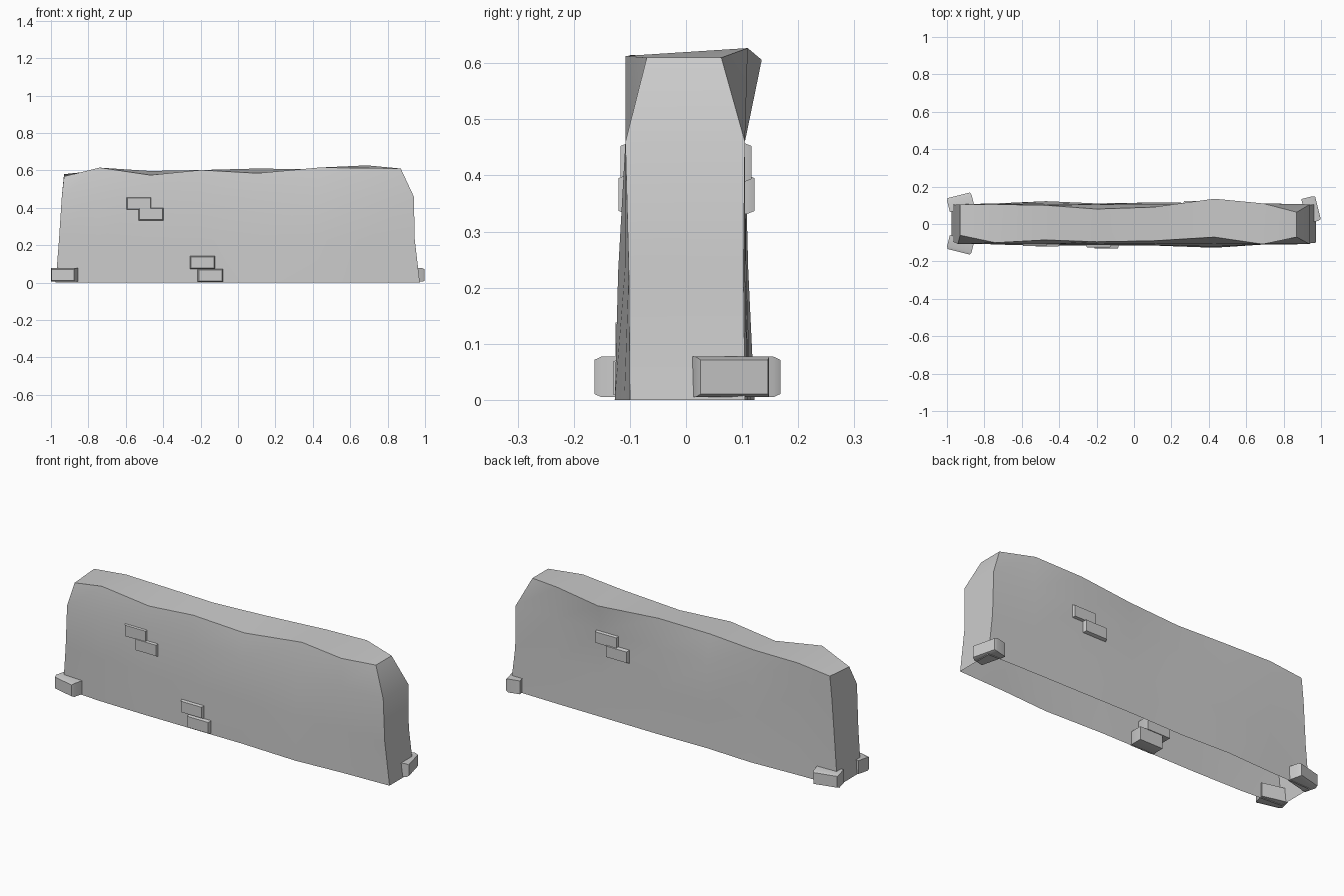
import bpy, bmesh
from math import radians
from mathutils import Matrix, Vector

if "Cube" in bpy.data.objects:
    bpy.data.objects.remove(bpy.data.objects["Cube"])


def finish(name, bm, angle):
    bmesh.ops.recalc_face_normals(bm, faces=bm.faces)
    me = bpy.data.meshes.new(name)
    bm.to_mesh(me)
    bm.free()
    ob = bpy.data.objects.new(name, me)
    bpy.context.collection.objects.link(ob)
    bpy.ops.object.select_all(action='DESELECT')
    ob.select_set(True)
    bpy.context.view_layer.objects.active = ob
    bpy.ops.object.shade_smooth_by_angle(angle=radians(angle))
    return ob


# Worn wall: stations along x, each with
# (x, base front y, base back y, top front y, top front z, top back y, top back z)
stations = [
    (-0.93, -0.095, 0.105, -0.06, 0.568, 0.105, 0.58),
    (-0.74, -0.11, 0.11, -0.10, 0.615, 0.105, 0.60),
    (-0.47, -0.115, 0.122, -0.085, 0.575, 0.10, 0.597),
    (-0.20, -0.115, 0.11, -0.095, 0.602, 0.08, 0.602),
    (0.10, -0.115, 0.115, -0.09, 0.585, 0.09, 0.61),
    (0.43, -0.127, 0.112, -0.07, 0.615, 0.135, 0.606),
    (0.69, -0.11, 0.11, -0.108, 0.613, 0.11, 0.627),
    (0.87, -0.10, 0.105, -0.07, 0.61, 0.063, 0.61),
]
levels = [0.0, 0.23, 0.46]
left_x = [-0.975, -0.957, -0.942]
right_x = [0.972, 0.945, 0.94]

bm = bmesh.new()
rings = []
for i, (x, fb, bb, ft, fz, bt, bz) in enumerate(stations):
    xs = left_x if i == 0 else right_x if i == len(stations) - 1 else [x] * 3
    front = [(xs[0], fb, 0), (xs[1], fb * 0.7 - 0.032, levels[1]), (xs[2], -0.108, levels[2]), (x, ft, fz)]
    back = [(xs[0], bb, 0), (xs[1], bb * 0.5 + 0.05, levels[1]), (xs[2], 0.105, levels[2]), (x, bt, bz)]
    rings.append([bm.verts.new(p) for p in front + back[::-1]])
# Front, top and back skin; underside is open
for a, b in zip(rings, rings[1:]):
    for k in range(7):
        bm.faces.new((a[k], b[k], b[k + 1], a[k + 1]))
# Two end faces
for r in (rings[0], rings[-1]):
    for k in range(3):
        bm.faces.new((r[k], r[k + 1], r[6 - k], r[7 - k]))
finish("wall", bm, 40)


# Loose bricks: local -y is the exposed face, narrowed at its rim
def brick(name, loc, turn, size=(0.135, 0.08, 0.07)):
    bm = bmesh.new()
    bmesh.ops.create_cube(bm, size=1, matrix=Matrix.Diagonal((*size, 1)))
    outer = min(bm.faces, key=lambda f: f.calc_center_median().y)
    bmesh.ops.inset_region(bm, faces=[outer], thickness=0.008, depth=0)
    for v in bm.verts:
        if v not in outer.verts and v.co.y < 0:
            v.co.y += 0.014
    ob = finish(name, bm, 30)
    ob.location = loc
    ob.rotation_euler.z = radians(turn)


for i, (x, y, z) in enumerate([(-0.53, -0.077, 0.423), (-0.465, -0.08, 0.366),
                               (-0.19, -0.086, 0.108), (-0.148, -0.09, 0.039)]):
    brick(f"front_brick_{i + 1}", (x, y, z), 0)
for i, (x, y, z) in enumerate([(0.395, 0.077, 0.423), (0.33, 0.082, 0.366)]):
    brick(f"back_brick_{i + 1}", (x, y, z), 180)
for i, (x, y, turn) in enumerate([(-0.928, -0.112, -14), (-0.928, 0.117, 194), (0.947, 0.077, 104)]):
    brick(f"corner_brick_{i + 1}", (x, y, 0.041), turn, (0.135, 0.075, 0.072))
